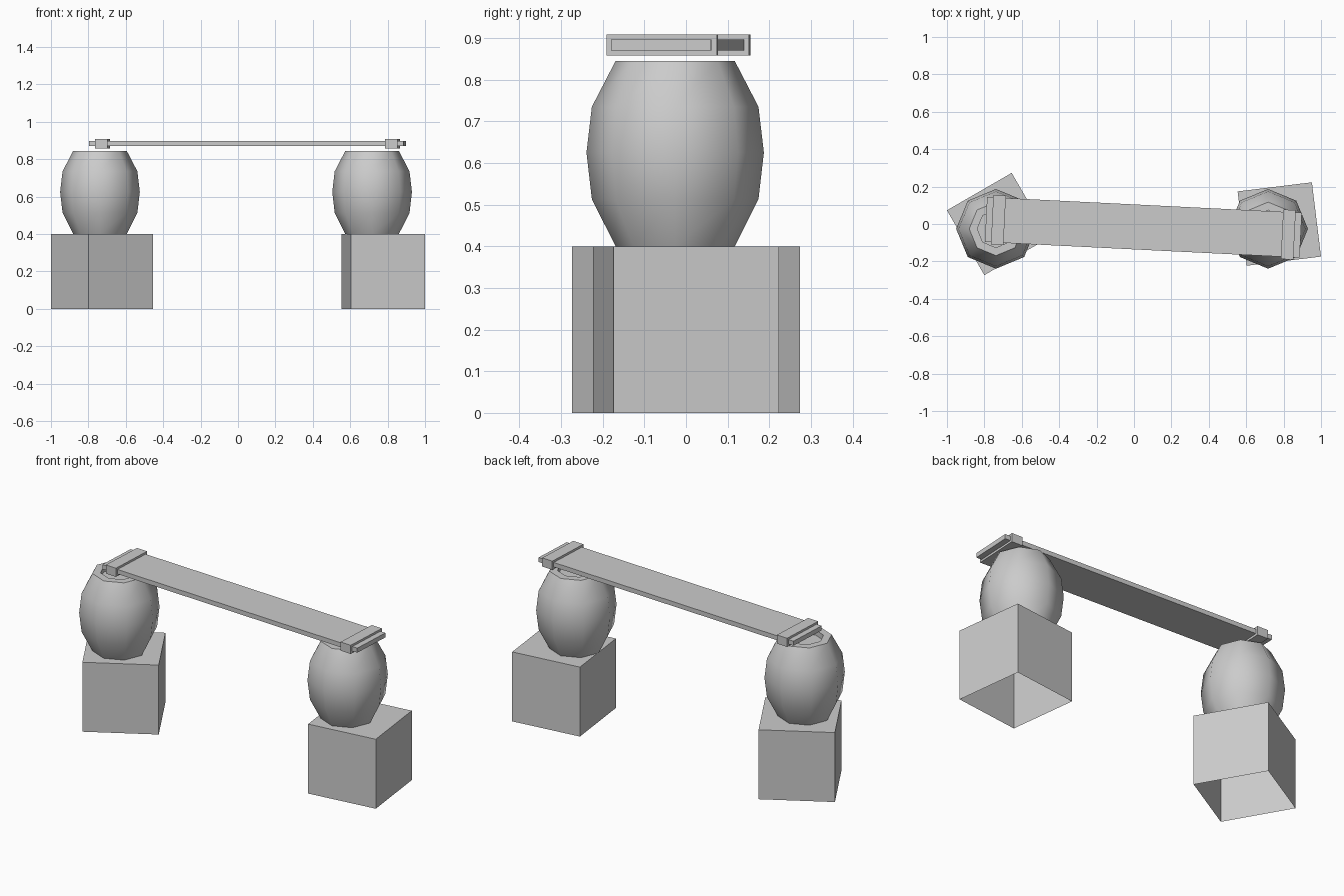
import bpy
import bmesh
import math
from mathutils import Matrix

cube = bpy.data.objects.get("Cube")
if cube:
    bpy.data.objects.remove(cube, do_unlink=True)

grey = bpy.data.materials.new("plain grey")
grey.use_nodes = True
colour = (0.6, 0.6, 0.6, 1)
grey.diffuse_color = colour
grey.node_tree.nodes["Principled BSDF"].inputs["Base Color"].default_value = colour


def finish(name, bm, location, angle=0):
    """Turn a bmesh into a placed, coloured object."""
    mesh = bpy.data.meshes.new(name)
    bmesh.ops.recalc_face_normals(bm, faces=bm.faces)
    bm.to_mesh(mesh)
    bm.free()
    mesh.materials.append(grey)
    obj = bpy.data.objects.new(name, mesh)
    obj.location = location
    obj.rotation_euler.z = math.radians(angle)
    bpy.context.collection.objects.link(obj)
    return obj


def box(name, size, location, angle=0, open_bottom=False):
    bm = bmesh.new()
    bmesh.ops.create_cube(bm, size=1, matrix=Matrix.Diagonal((*size, 1)))
    if open_bottom:
        low = [f for f in bm.faces if f.calc_center_median().z < -0.49 * size[2]]
        bmesh.ops.delete(bm, geom=low, context='FACES_ONLY')
    return finish(name, bm, location, angle)


def barrel(name, location, sides=8):
    """Bulging eight-sided barrel with a recessed lid."""
    profile = [(0.143, 0), (0.2, 0.113), (0.213, 0.225), (0.2, 0.335),
               (0.143, 0.445), (0.1, 0.445), (0.1, 0.415)]
    bm = bmesh.new()
    rings = []
    for radius, z in profile:
        rings.append([bm.verts.new((radius * math.cos(i * math.tau / sides),
                                    radius * math.sin(i * math.tau / sides), z))
                      for i in range(sides)])
    for a, b in zip(rings, rings[1:]):
        for i in range(sides):
            j = (i + 1) % sides
            bm.faces.new((a[i], a[j], b[j], b[i]))
    bm.faces.new(rings[0][::-1])
    bm.faces.new(rings[-1])
    obj = finish(name, bm, location)
    bpy.ops.object.select_all(action='DESELECT')
    obj.select_set(True)
    bpy.context.view_layer.objects.active = obj
    bpy.ops.object.shade_smooth_by_angle(angle=math.radians(50))


# Crates and barrels at either end
for side, crate_x, turn, barrel_x in (("right", -0.727, 30, -0.738),
                                      ("left", 0.777, -173, 0.717)):
    box(side + "_crate", (0.4, 0.4, 0.4), (crate_x, 0, 0.2), turn, open_bottom=True)
    barrel(side + "_barrel", (barrel_x, -0.026, 0.4))

# Plank across the barrels, with a cleat wrapped around each end
tilt = -2.85
slope = math.tan(math.radians(tilt))
centre_x, centre_y, plank_z = 0.05, -0.018, 0.883
box("plank", (1.685, 0.24, 0.026), (centre_x, centre_y, plank_z), tilt)
for side, sign in (("right", -1), ("left", 1)):
    offset = sign * 0.775
    box(side + "_cleat", (0.067, 0.265, 0.05),
        (centre_x + offset, centre_y + offset * slope, plank_z), tilt)
